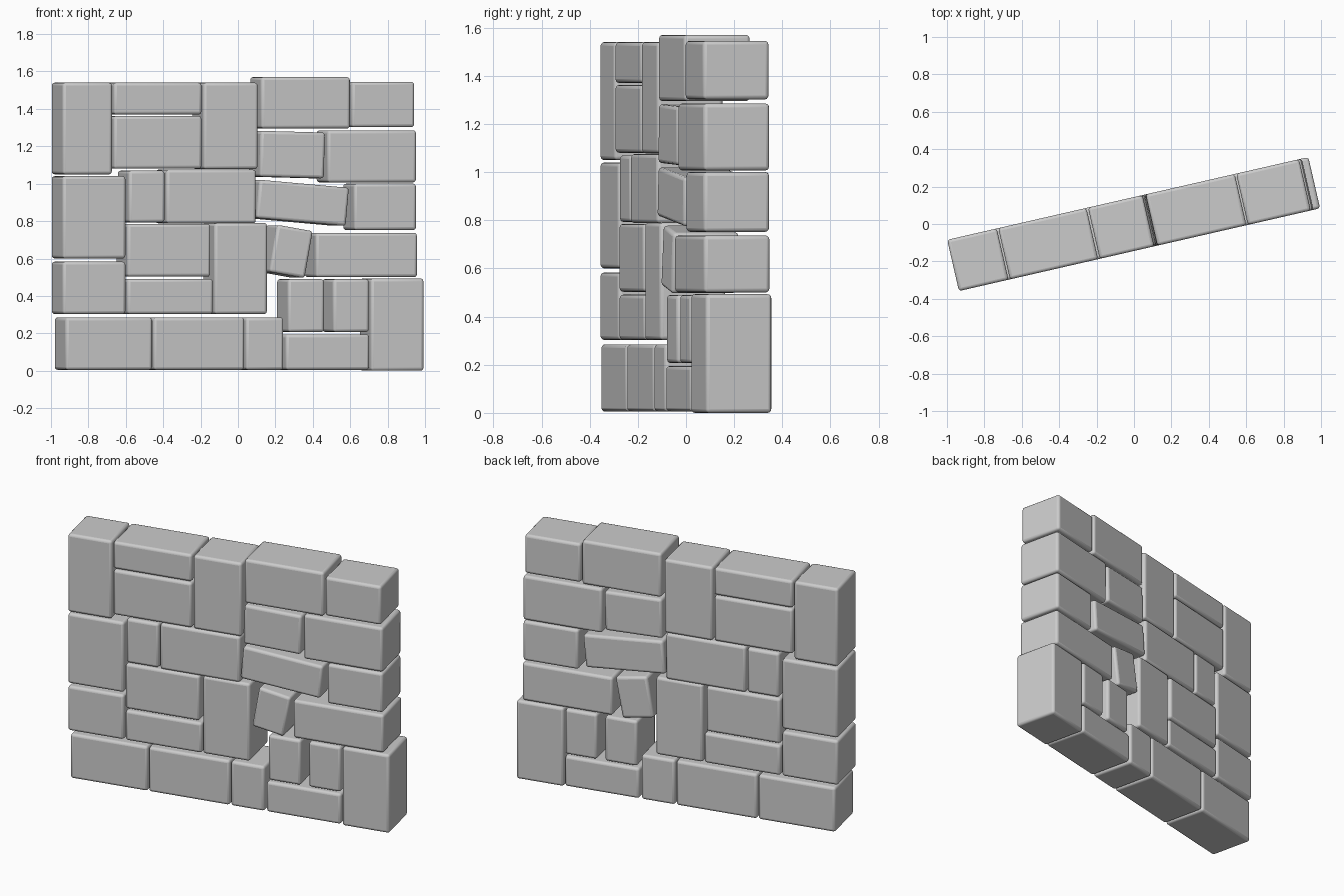
import bpy, math
from mathutils import Matrix

if "Cube" in bpy.data.objects:
    bpy.data.objects.remove(bpy.data.objects["Cube"])

ANGLE = math.radians(12.9)      # the wall stands turned about z
C, S = math.cos(ANGLE), math.sin(ANGLE)
DEPTH = 0.281
TURN = Matrix.Rotation(ANGLE, 4, 'Z')


def stone(name, x0, x1, z0, z1, tilt=0):
    """Block from its front face as seen from the front; tilt in degrees."""
    u0, u1 = [(x - DEPTH / 2 * S) / C for x in (x0, x1)]
    bpy.ops.mesh.primitive_cube_add(size=1)
    ob = bpy.context.object
    ob.name = name
    ob.data.transform(Matrix.Diagonal((u1 - u0 - 0.004, DEPTH, z1 - z0, 1)))
    place = Matrix.Translation(((u0 + u1) / 2, 0, (z0 + z1) / 2))
    ob.matrix_world = TURN @ place @ Matrix.Rotation(math.radians(tilt), 4, 'Y')
    bev = ob.modifiers.new("soft_edges", 'BEVEL')
    bev.width = 0.016
    bev.segments = 3
    bpy.ops.object.shade_smooth_by_angle(angle=math.radians(35))


# bottom course
stone("base_stone_left", -0.922, -0.455, 0.005, 0.285)
stone("base_stone_middle", -0.452, 0.038, 0.005, 0.285)
stone("base_stone_small", 0.041, 0.247, 0.005, 0.285)
stone("base_stone_low", 0.255, 0.706, 0.005, 0.195)
stone("base_stone_right", 0.709, 0.997, 0, 0.493)

# left end column
stone("left_end_low", -0.938, -0.597, 0.303, 0.583)
stone("left_end_middle", -0.938, -0.597, 0.6, 1.04)
stone("left_end_top", -0.938, -0.669, 1.05, 1.54)

# left half infill
stone("left_thin_low", -0.592, -0.13, 0.303, 0.491)
stone("left_block_low", -0.592, -0.143, 0.503, 0.785)
stone("left_upright_low", -0.127, 0.16, 0.303, 0.79)
stone("left_small_middle", -0.585, -0.388, 0.793, 1.07)
stone("left_block_middle", -0.384, 0.1, 0.788, 1.075)
stone("left_block_high", -0.665, -0.19, 1.08, 1.362)
stone("left_thin_top", -0.665, -0.19, 1.37, 1.54)
stone("left_upright_top", -0.185, 0.11, 1.078, 1.54)

# right half infill, with a few tilted stones
stone("right_small_a", 0.267, 0.465, 0.207, 0.49)
stone("right_small_b", 0.508, 0.704, 0.207, 0.49)
stone("right_tilted_small", 0.187, 0.384, 0.51, 0.765, 10)
stone("right_long_low", 0.415, 0.962, 0.5, 0.737)
stone("right_tilted_long", 0.105, 0.59, 0.795, 1.0, 5)
stone("right_block_middle", 0.62, 0.957, 0.752, 1.0)
stone("right_tilted_block", 0.118, 0.467, 1.033, 1.278, 1.5)
stone("right_block_high", 0.478, 0.957, 1.007, 1.285)
stone("right_cap_long", 0.123, 0.603, 1.295, 1.57)
stone("right_cap_end", 0.607, 0.947, 1.302, 1.545)
